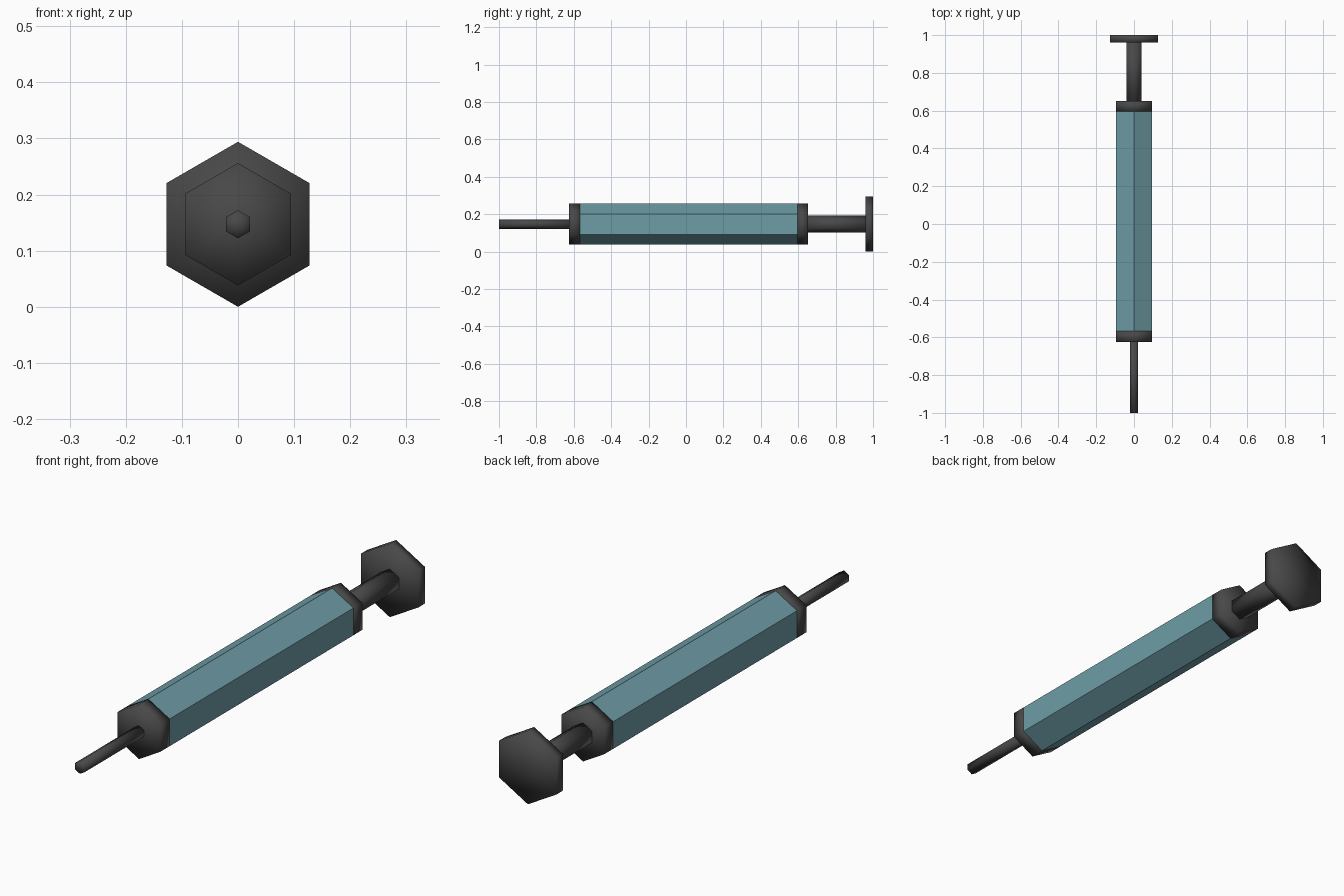
import bpy, math

if "Cube" in bpy.data.objects:
    bpy.data.objects.remove(bpy.data.objects["Cube"])

AXIS_Z = 0.147  # height of the long axis; the plunger disc rests on the ground


def material(name, rgb):
    m = bpy.data.materials.new(name)
    m.diffuse_color = (*rgb, 1)
    m.use_nodes = True
    m.node_tree.nodes["Principled BSDF"].inputs["Base Color"].default_value = m.diffuse_color
    return m


DARK = material("dark_grey", (0.065, 0.065, 0.065))
TEAL = material("teal_glass", (0.155, 0.335, 0.38))


def hex_rod(name, radius, y0, y1, mat, smooth):
    """Six-sided prism along y with a corner pointing up."""
    bpy.ops.mesh.primitive_cylinder_add(
        vertices=6, radius=radius, depth=y1 - y0, end_fill_type='TRIFAN',
        location=(0, (y0 + y1) / 2, AXIS_Z), rotation=(math.pi / 2, 0, 0))
    ob = bpy.context.object
    ob.name = name
    ob.data.materials.append(mat)
    for p in ob.data.polygons:
        p.use_smooth = smooth


# Needle, barrel with its two end collars, then the plunger
hex_rod("needle", 0.025, -1.0, -0.62, DARK, True)
hex_rod("front_collar", 0.109, -0.626, -0.567, DARK, True)
hex_rod("barrel", 0.109, -0.567, 0.595, TEAL, False)
hex_rod("rear_collar", 0.109, 0.595, 0.651, DARK, True)
hex_rod("plunger_rod", 0.046, 0.645, 0.97, DARK, True)
hex_rod("plunger_disc", 0.147, 0.96, 1.0, DARK, True)
